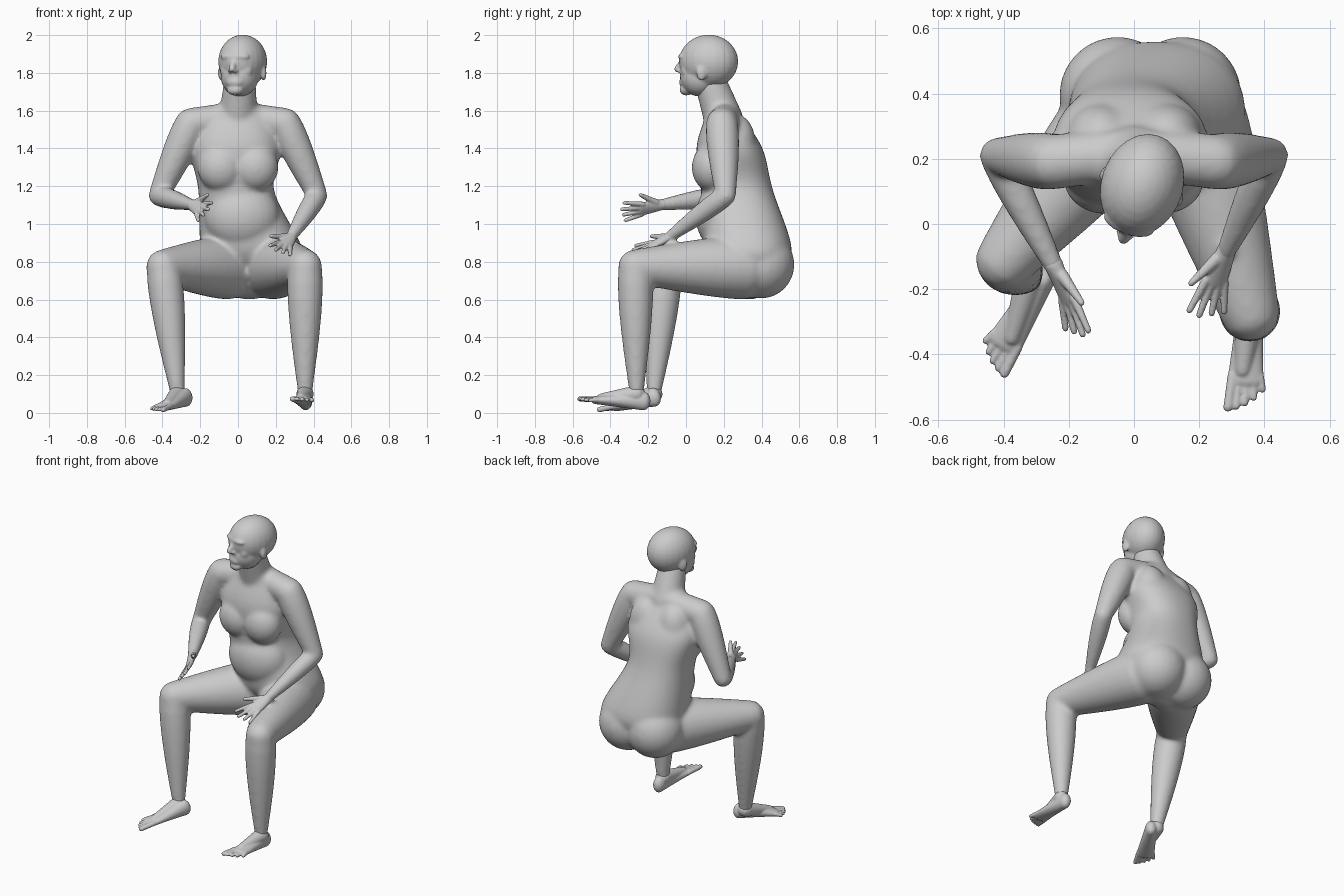
import bpy, bmesh, math
from mathutils import Vector, Matrix

cube = bpy.data.objects.get("Cube")
if cube:
    bpy.data.objects.remove(cube)

skin = bpy.data.materials.new("skin_grey")
skin.use_nodes = True
tone = (0.6, 0.6, 0.6, 1)
skin.diffuse_color = tone
skin.node_tree.nodes["Principled BSDF"].inputs["Base Color"].default_value = tone
forward, up = Vector((0, -1, 0)), Vector((0, 0, 1))
sides = {"right": -1, "left": 1}


def mix(start, end, amount):
    return start + (end - start) * amount


def loft(bm, rings, axis=None, reference=None, segments=24, boxy=2):
    """Skin a row of (centre, width, depth) rings and round off both ends."""
    overall = (rings[-1][0] - rings[0][0]).normalized()
    if reference is None:
        reference = forward if abs(overall.z) > 0.8 else up
    framed = []
    for index, (centre, width, depth) in enumerate(rings):
        before = rings[max(index - 1, 0)][0]
        after = rings[min(index + 1, len(rings) - 1)][0]
        tangent = axis or (after - before).normalized()
        wide = tangent.cross(reference).normalized()
        framed.append((centre, wide * width, wide.cross(tangent) * depth, tangent))

    def cap(ring, sign):
        centre, wide, deep, tangent = ring
        reach = min(wide.length, deep.length) * sign
        for angle in map(math.radians, (30, 60, 85)):
            shrink = math.cos(angle)
            yield (centre + tangent * reach * math.sin(angle), wide * shrink, deep * shrink, tangent)

    framed = list(cap(framed[0], -1))[::-1] + framed + list(cap(framed[-1], 1))
    outline = []
    for step in range(segments):
        c, s = math.cos(math.tau * step / segments), math.sin(math.tau * step / segments)
        fuller = (abs(c) ** boxy + abs(s) ** boxy) ** (-1 / boxy)
        outline.append((c * fuller, s * fuller))
    loops = [[bm.verts.new(centre + wide * c + deep * s) for c, s in outline]
             for centre, wide, deep, tangent in framed]
    for lower, upper in zip(loops, loops[1:]):
        for step in range(segments):
            following = (step + 1) % segments
            bm.faces.new((lower[step], lower[following], upper[following], upper[step]))
    bm.faces.new(loops[0][::-1])
    bm.faces.new(loops[-1])


def limb(bm, start, end, thick, thin, swell=0):
    """Tapered round limb; swell adds muscle above the middle."""
    start, end, rings = Vector(start), Vector(end), []
    for step in range(9):
        along = step / 8
        radius = mix(thick, thin, along) + swell * math.sin(math.tau * along ** 0.7 / 2)
        rings.append((mix(start, end, along), radius, radius))
    loft(bm, rings)


def ball(bm, centre, radii, turn=0):
    placed = Matrix.Translation(centre) @ Matrix.Rotation(math.radians(turn), 4, "Z")
    bmesh.ops.create_uvsphere(bm, u_segments=24, v_segments=16, radius=1,
                              matrix=placed @ Matrix.Diagonal((*radii, 1)))


def eased(keys, steps=6):
    """Fill in rings on a smooth curve through the key rings."""
    padded = [keys[0], *keys, keys[-1]]
    rings = []
    for a, b, c, d in zip(padded, padded[1:], padded[2:], padded[3:]):
        for step in range(steps):
            t = step / steps
            x, y, z, width, depth = (
                q + t / 2 * (r - p + t * (2 * p - 5 * q + 4 * r - s + t * (3 * (q - r) + s - p)))
                for p, q, r, s in zip(a, b, c, d))
            rings.append((Vector((x, y, z)), width, depth))
    x, y, z, width, depth = keys[-1]
    return rings + [(Vector((x, y, z)), width, depth)]


def finish(bm, name, voxel, passes):
    """Fuse the overlapping forms into one continuous skin."""
    bmesh.ops.recalc_face_normals(bm, faces=bm.faces)
    mesh = bpy.data.meshes.new(name)
    bm.to_mesh(mesh)
    bm.free()
    part = bpy.data.objects.new(name, mesh)
    bpy.context.collection.objects.link(part)
    mesh.materials.append(skin)
    fuse = part.modifiers.new("fuse", "REMESH")
    fuse.mode, fuse.voxel_size, fuse.use_smooth_shade = "VOXEL", voxel, True
    soften = part.modifiers.new("soften", "SMOOTH")
    soften.iterations = passes
    return part


# joints of the pose
hip = {"left": Vector((0.18, 0.31, 0.77)), "right": Vector((-0.05, 0.31, 0.77))}
knee = {"left": Vector((0.355, -0.268, 0.775)), "right": Vector((-0.395, -0.11, 0.775))}
ankle = {"left": Vector((0.355, -0.262, 0.1)), "right": Vector((-0.32, -0.17, 0.1))}
wrist = {"left": Vector((0.28, -0.09, 0.93)), "right": Vector((-0.24, -0.14, 1.1))}

# torso, belly and neck
bm = bmesh.new()
pelvis = (0.06, 0.34, 0.75, 0.23, 0.15)
hips = (0.07, 0.33, 0.87, 0.27, 0.23)
waist = (-0.01, 0.27, 1.18, 0.2, 0.19)
ribs = (-0.01, 0.23, 1.4, 0.24, 0.175)
collar = (0, 0.2, 1.56, 0.17, 0.1)
loft(bm, eased([pelvis, hips, waist, ribs, collar]), axis=up, segments=40, boxy=2.3)
ball(bm, (0.02, 0.19, 1.04), (0.2, 0.14, 0.18))
limb(bm, (0, 0.2, 1.55), (0.01, 0.13, 1.75), 0.105, 0.085)

for side, sign in sides.items():
    # chest, buttock and shoulder blade
    ball(bm, (sign * 0.09, 0.135, 1.3), (0.125, 0.105, 0.13))
    ball(bm, (sign * 0.1 + 0.05, 0.395, 0.785), (0.18, 0.18, 0.18))
    ball(bm, (sign * 0.1, 0.27, 1.42), (0.11, 0.1, 0.16))
    # shoulder, upper arm and forearm
    shoulder = Vector((sign * 0.25, 0.19, 1.53))
    elbow = Vector((sign * 0.42, 0.21, 1.15))
    limb(bm, (sign * 0.07, 0.21, 1.56), shoulder, 0.08, 0.085)
    limb(bm, shoulder, elbow, 0.085, 0.055, 0.01)
    limb(bm, elbow, wrist[side], 0.055, 0.03, 0.008)
    # thigh and lower leg
    limb(bm, hip[side], knee[side], 0.17, 0.092, 0.01)
    limb(bm, knee[side], ankle[side], 0.09, 0.038, 0.017)
finish(bm, "body", 0.011, 16)

# head, modelled around its own centre
bm = bmesh.new()
ball(bm, (0, 0, 0), (0.126, 0.16, 0.142))
ball(bm, (0, -0.05, -0.08), (0.1, 0.105, 0.105))
limb(bm, (0, -0.15, 0), (0, -0.175, -0.04), 0.014, 0.018)
ball(bm, (0, -0.125, -0.15), (0.045, 0.035, 0.03))
ball(bm, (0, -0.135, -0.11), (0.045, 0.027, 0.03))
for sign in sides.values():
    # nostril, brow, cheek and ear
    ball(bm, (sign * 0.016, -0.16, -0.05), (0.013, 0.016, 0.01))
    ball(bm, (sign * 0.04, -0.138, 0.026), (0.045, 0.018, 0.016), sign * 18)
    ball(bm, (sign * 0.05, -0.1, -0.05), (0.04, 0.035, 0.04))
    ball(bm, (sign * 0.118, 0, -0.06), (0.014, 0.028, 0.042), sign * 20)
head = finish(bm, "head", 0.007, 8)
head.location = (0.025, 0.12, 1.86)
head.rotation_euler.z = math.radians(-19)


def hand(side, pointing, thumbward):
    bm = bmesh.new()
    pointing = Vector(pointing).normalized()
    thumbward = Vector(thumbward)
    thumbward = (thumbward - pointing * thumbward.dot(pointing)).normalized()
    palmward = thumbward.cross(pointing) * sides[side]

    def at(length, spread=0, curl=0):
        return wrist[side] + pointing * length + thumbward * spread + palmward * curl

    loft(bm, eased([(*at(-0.02), 0.028, 0.03), (*at(0.04), 0.036, 0.021),
                    (*at(0.11), 0.041, 0.015)]), reference=palmward)
    # four fanned fingers, then the thumb
    for finger in range(4):
        spread = mix(0.032, -0.032, finger / 3)
        reach = 0.215 - 0.012 * abs(finger - 1)
        limb(bm, at(0.1, spread), at(reach, spread * 1.8, 0.015), 0.0135, 0.01)
    limb(bm, at(0.02, 0.02), at(0.11, 0.085, 0.015), 0.02, 0.01)
    finish(bm, side + "_hand", 0.005, 2)


hand("left", (-0.07, -0.19, -0.09), (-0.8, 0.1, 0.4))
hand("right", (0.09, -0.21, -0.05), (0.45, 0.15, 0.75))


def foot(side, heel, tip):
    """Heel and tip both lie on the sole."""
    bm = bmesh.new()
    heel, tip = Vector(heel), Vector(tip)
    inward = (tip - heel).normalized().cross(up).normalized()
    inward *= -math.copysign(1, inward.x * sides[side])

    def at(along, spread, height):
        return mix(heel, tip, along) + inward * spread + up * height

    # sole narrows in height and widens towards the ball
    sole = []
    for step in range(9):
        along = step / 8
        height = mix(0.05, 0.021, along)
        sole.append((at(mix(0.06, 0.74, along), 0, height), mix(0.035, 0.056, along), height))
    loft(bm, sole)
    limb(bm, ankle[side], at(0.65, 0.01, 0.035), 0.046, 0.026)
    for toe in range(5):
        spread = mix(0.04, -0.045, toe / 4)
        radius = 0.012 if toe else 0.016
        reach = 0.96 - 0.01 * toe * toe
        limb(bm, at(0.7, spread, 0.025), at(reach, spread * 1.2, 0.016), radius, radius * 0.9)
    finish(bm, side + "_foot", 0.0055, 3)


foot("left", (0.36, -0.2, 0.01), (0.335, -0.58, 0.06))
foot("right", (-0.265, -0.15, 0.035), (-0.445, -0.445, 0))
